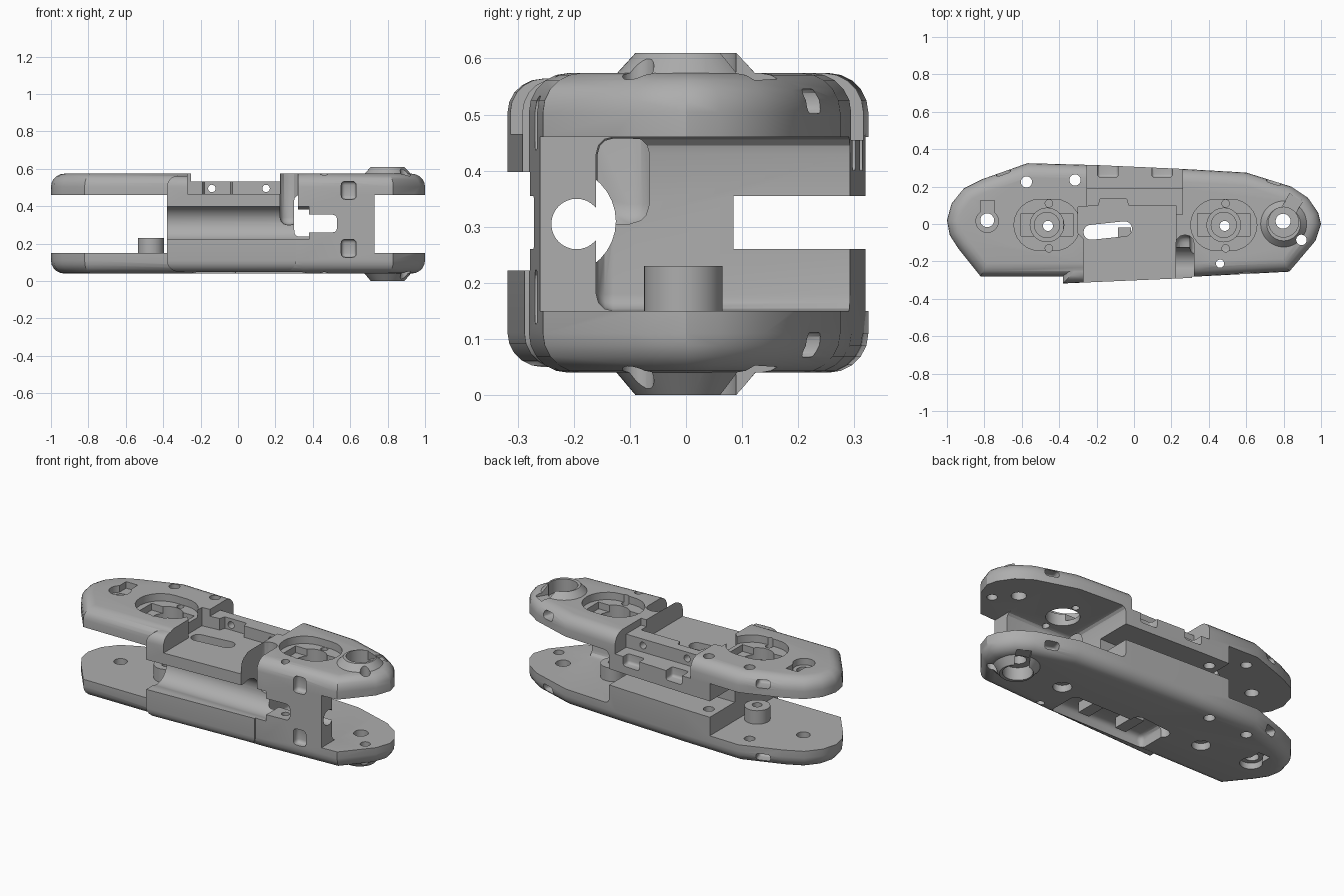
import bpy, bmesh, math
from mathutils import Matrix, Vector

old = bpy.data.objects.get("Cube")
if old:
    bpy.data.objects.remove(old, do_unlink=True)

metal = bpy.data.materials.new("satin grey metal")
metal.use_nodes = True
metal.diffuse_color = (0.42, 0.42, 0.42, 1)
metal.node_tree.nodes["Principled BSDF"].inputs["Base Color"].default_value = (0.42, 0.42, 0.42, 1)


def finish(bm, name):
    bmesh.ops.recalc_face_normals(bm, faces=bm.faces)
    mesh = bpy.data.meshes.new(name)
    bm.to_mesh(mesh)
    bm.free()
    mesh.materials.append(metal)
    ob = bpy.data.objects.new(name, mesh)
    bpy.context.collection.objects.link(ob)
    return ob


def prism(name, pts, z0, z1, round_edge=0):
    """Extruded outline, with its top and bottom rims rounded if wanted."""
    bm = bmesh.new()
    face = bm.faces.new([bm.verts.new((x, y, z0)) for x, y in pts])
    ext = bmesh.ops.extrude_face_region(bm, geom=[face])
    bmesh.ops.translate(bm, vec=(0, 0, z1 - z0),
                        verts=[g for g in ext["geom"] if isinstance(g, bmesh.types.BMVert)])
    if round_edge:
        rims = [e for e in bm.edges if abs(e.verts[0].co.z - e.verts[1].co.z) < 1e-5]
        bmesh.ops.bevel(bm, geom=rims, offset=round_edge, segments=5,
                        profile=0.5, affect='EDGES', clamp_overlap=False)
    return finish(bm, name)


def box(name, x0, x1, y0, y1, z0, z1, turn=0, soft=0):
    bm = bmesh.new()
    bmesh.ops.create_cube(bm, size=1)
    bmesh.ops.scale(bm, vec=(x1 - x0, y1 - y0, z1 - z0), verts=bm.verts)
    if soft:
        bmesh.ops.bevel(bm, geom=bm.edges[:], offset=soft, segments=3,
                        profile=0.5, affect='EDGES')
    mid = Vector((x0 + x1, y0 + y1, z0 + z1)) / 2
    bmesh.ops.transform(bm, verts=bm.verts,
                        matrix=Matrix.Translation(mid) @ Matrix.Rotation(math.radians(turn), 4, 'Z'))
    return finish(bm, name)


def rod(name, start, end, r1, r2=None, sides=32):
    """Cylinder or cone between two points."""
    a, b = Vector(start), Vector(end)
    bm = bmesh.new()
    bmesh.ops.create_cone(bm, cap_ends=True, segments=sides, radius1=r1,
                          radius2=r1 if r2 is None else r2, depth=(b - a).length)
    turn = Vector((0, 0, 1)).rotation_difference(b - a).to_matrix().to_4x4()
    bmesh.ops.transform(bm, verts=bm.verts, matrix=Matrix.Translation((a + b) / 2) @ turn)
    return finish(bm, name)


def stadium(name, x, y, half, r, z0, z1, turn=0):
    pts = []
    for i in range(26):
        a = math.pi * (i if i < 13 else i - 1) / 12 - math.pi / 2
        px = (half if i < 13 else -half) + r * math.cos(a)
        v = Matrix.Rotation(math.radians(turn), 2) @ Vector((px, r * math.sin(a)))
        pts.append((x + v.x, y + v.y))
    return prism(name, pts, z0, z1)


def combine(tool, operation='DIFFERENCE'):
    tool.hide_render = True
    mod = body.modifiers.new("step", 'BOOLEAN')
    mod.operation = operation
    mod.solver = 'EXACT'
    mod.object = tool
    bpy.context.view_layer.objects.active = body
    bpy.ops.object.modifier_apply(modifier=mod.name)
    bpy.data.objects.remove(tool, do_unlink=True)


def cut(tool):
    combine(tool)


def add(tool):
    combine(tool, 'UNION')


def drill(x, y, r, z0=-0.1, z1=0.7):
    cut(rod("hole", (x, y, z0), (x, y, z1), r, sides=24))


BOT, TOP = 0.04, 0.574
MID = (BOT + TOP) / 2

# Main link outline with rounded rims
outline = [(-0.82, -0.28), (-0.94, -0.13), (-0.985, -0.06), (-1, 0.02), (-0.975, 0.11),
           (-0.91, 0.19), (-0.81, 0.24), (-0.57, 0.325), (-0.2, 0.315), (0.25, 0.295),
           (0.6, 0.275), (0.84, 0.2), (0.93, 0.14), (0.985, 0.06), (1, 0), (0.97, -0.09),
           (0.83, -0.255), (0.35, -0.28)]
body = prism("link_body", outline, BOT, TOP, 0.07)

# Front flange and conical pivot bosses
add(prism("flange", [(-0.38, -0.318), (0.31, -0.288), (0.31, -0.1), (-0.38, -0.1)],
          0.05, 0.564, 0.06))
for face, tip in ((TOP, 0.61), (BOT, 0.0)):
    inner = face + (MID - face) * 0.05
    add(rod("pivot_boss", (0.8, 0, inner), (0.8, 0, tip), 0.135, 0.09, 48))

# Forks at both ends
cut(box("left_fork", -1.2, -0.38, -1, 1, 0.15, 0.46))
cut(box("right_fork", 0.73, 1.2, -1, 1, 0.15, 0.46))
cut(box("inner_bay", 0.3, 1.1, -0.16, 1, 0.15, 0.46, soft=0.03))

# Rear slot, front cable groove and the tunnel behind the front wall
cut(box("rear_slot", -0.6, 0.6, 0.085, 0.6, 0.26, 0.355))
cut(rod("groove", (-0.6, -0.22, 0.31), (0.38, -0.22, 0.31), 0.095))
cut(box("groove_mouth", -0.6, 0.38, -0.6, -0.22, 0.222, 0.398))
cut(rod("tunnel", (-0.6, -0.195, 0.305), (1, -0.195, 0.305), 0.045))
cut(box("front_window", 0.33, 0.53, -0.5, 0.0, 0.26, 0.355, soft=0.025))
cut(box("cable_drop", 0.225, 0.32, -0.5, -0.06, 0.3, 0.7, soft=0.04))

# Top tray, rear rail and rear ledge
cut(prism("tray", [(-0.27, -0.5), (-0.27, -0.08), (-0.3, -0.05), (-0.3, 0.09), (-0.19, 0.1),
                   (-0.18, 0.135), (-0.04, 0.135), (-0.03, 0.1), (0.225, 0.1), (0.225, -0.5)],
          0.465, 0.7))
cut(box("rail_top", -0.25, 0.26, 0.05, 0.5, 0.533, 0.7))
cut(box("rear_ledge", -0.25, 0.26, 0.19, 0.5, 0.455, 0.7))
for x in (-0.14, 0.15):
    cut(box("rear_notch", x - 0.055, x + 0.055, 0.25, 0.5, 0.4, 0.7, soft=0.015))
    cut(rod("rail_hole", (x, 0.1, 0.495), (x, 0.3, 0.495), 0.02, sides=20))
cut(stadium("tray_slot", -0.14, -0.035, 0.09, 0.04, -0.1, 0.7, 6))

# Underside pocket with two lugs
cut(box("under_pocket", -0.25, 0.37, -0.24, -0.04, -0.1, 0.11, soft=0.03))
for x in (-0.05, 0.2):
    add(box("under_lug", x - 0.035, x + 0.035, -0.17, -0.02, 0.05, 0.14))
    cut(rod("lug_hole", (x, -0.2, 0.08), (x, 0, 0.08), 0.02, sides=20))

# Bearing pockets in the upper plate, raised collars on the lower plate
for x in (-0.465, 0.48):
    cut(stadium("pocket", x, -0.005, 0.04, 0.137, 0.53, 0.7))
    cut(box("pocket_step", x - 0.14, x + 0.14, -0.065, 0.055, 0.49, 0.7))
    cut(rod("pocket_bore", (x, -0.005, 0.3), (x, -0.005, 0.7), 0.09))
    add(rod("collar", (x, -0.005, 0.12), (x, -0.005, 0.23), 0.07))
    drill(x + 0.005, -0.01, 0.027)
    cut(rod("under_counterbore", (x, -0.01, -0.1), (x, -0.01, 0.08), 0.05))
    for y in (-0.13, 0.11):
        drill(x + 0.01, y, 0.02, 0.3)

# Pivot bores, with the open ring at one end and a keyed seat at the other
drill(0.797, 0.015, 0.04)
drill(-0.785, 0.02, 0.037)
for z0, z1 in ((0.535, 0.7), (-0.1, 0.075)):
    cut(rod("ring_bore", (0.8, 0.01, z0), (0.8, 0.01, z1), 0.08))
    cut(box("ring_opening", 0.8, 0.88, 0.04, 0.15, z0 + 0.02, z1 - 0.02, -30))
    cut(rod("pivot_seat", (-0.785, 0.015, z0), (-0.785, 0.015, z1), 0.06))
    cut(box("key_notch", -0.822, -0.745, 0.05, 0.125, z0, z1))

# Screw holes through both plates
for x, y, r in ((-0.575, 0.225, 0.03), (-0.315, 0.235, 0.03), (0.895, -0.085, 0.028),
                (0.46, -0.212, 0.022)):
    drill(x, y, r)

# Windows in the front wall and slots in the rear rims, on both plates
for z in (0.485, 0.175):
    cut(box("wall_window", 0.552, 0.632, -0.4, -0.23, z - 0.048, z + 0.048, soft=0.02))
    rim = TOP - 0.05 if z > MID else BOT + 0.05
    for x, y, turn in ((-0.69, 0.25, 20), (0.74, 0.205, -18)):
        cut(box("rim_slot", x - 0.04, x + 0.04, y - 0.045, y + 0.045,
                rim - 0.022, rim + 0.022, turn, 0.015))

# Smooth rounds, crisp machined edges
for ob in bpy.context.selected_objects:
    ob.select_set(False)
body.select_set(True)
bpy.context.view_layer.objects.active = body
bpy.ops.object.shade_smooth_by_angle(angle=math.radians(30))
